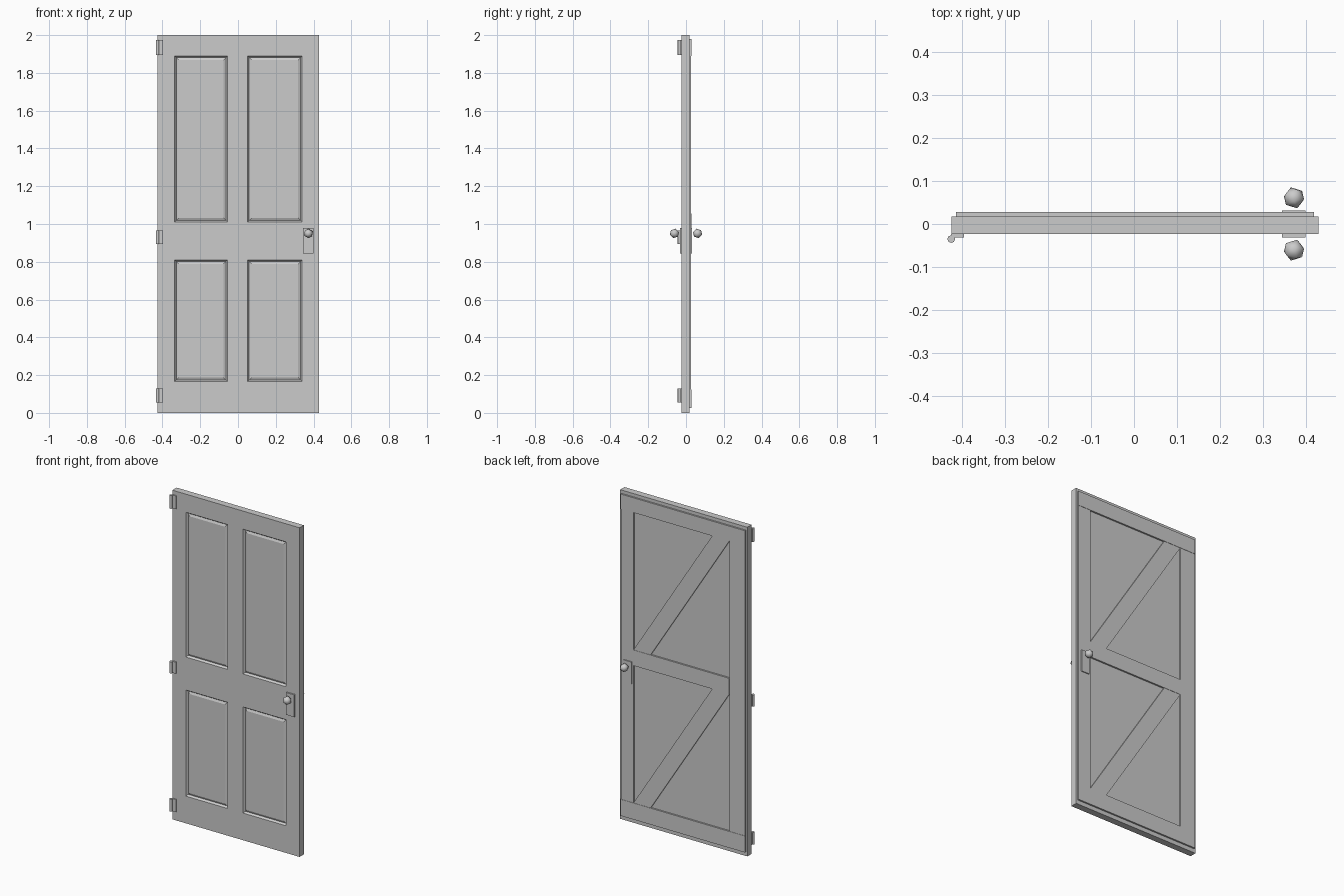
import bpy
import bmesh
import math
from mathutils import Euler

cube = bpy.data.objects.get("Cube")
if cube:
    bpy.data.objects.remove(cube, do_unlink=True)

# Single painted grey
grey = bpy.data.materials.new("plain grey")
grey.use_nodes = True
colour = (0.6, 0.6, 0.6, 1)
grey.diffuse_color = colour
grey.node_tree.nodes["Principled BSDF"].inputs["Base Color"].default_value = colour

FRONT, BACK = -0.023, 0.018


def finish(name, bm):
    bmesh.ops.recalc_face_normals(bm, faces=bm.faces[:])
    mesh = bpy.data.meshes.new(name)
    bm.to_mesh(mesh)
    bm.free()
    mesh.materials.append(grey)
    obj = bpy.data.objects.new(name, mesh)
    bpy.context.collection.objects.link(obj)
    return obj


def prism(name, outline, y0, y1):
    """Extrude an (x, z) outline from y0 to y1."""
    bm = bmesh.new()
    face = bm.faces.new([bm.verts.new((x, y0, z)) for x, z in outline])
    new = bmesh.ops.extrude_face_region(bm, geom=[face], use_keep_orig=True)["geom"]
    moved = [v for v in new if isinstance(v, bmesh.types.BMVert)]
    bmesh.ops.translate(bm, verts=moved, vec=(0, y1 - y0, 0))
    return finish(name, bm)


def board(name, x0, x1, z0, z1, y0, y1):
    return prism(name, [(x0, z0), (x1, z0), (x1, z1), (x0, z1)], y0, y1)


# Door slab with four moulded panels in the front face
xs = [-0.425, -0.335, -0.055, 0.05, 0.34, 0.43]
zs = [0, 0.165, 0.81, 1.01, 1.89, 2]
bm = bmesh.new()
grid = [[bm.verts.new((x, FRONT, z)) for x in xs] for z in zs]
panels = []
for j in range(5):
    for i in range(5):
        f = bm.faces.new((grid[j][i], grid[j][i + 1], grid[j + 1][i + 1], grid[j + 1][i]))
        if i % 2 and j % 2:
            panels.append(f)
new = bmesh.ops.extrude_face_region(bm, geom=bm.faces[:], use_keep_orig=True)["geom"]
bmesh.ops.translate(bm, verts=[v for v in new if isinstance(v, bmesh.types.BMVert)],
                    vec=(0, BACK - FRONT, 0))
bmesh.ops.recalc_face_normals(bm, faces=bm.faces[:])
for width, depth in ((0.012, -0.012), (0.018, 0.006)):
    bmesh.ops.inset_individual(bm, faces=panels, thickness=width, depth=depth)
finish("door_slab", bm)

# Back frame: rails and stiles
RAIL, STILE = 0.028, 0.026
board("top_rail", -0.415, 0.42, 1.89, 1.98, BACK, RAIL)
board("bottom_rail", -0.415, 0.42, 0.025, 0.125, BACK, RAIL)
board("middle_rail", -0.31, 0.335, 0.96, 1.055, BACK, RAIL)
board("left_stile", 0.335, 0.42, 0.125, 1.89, BACK, STILE)
board("right_stile", -0.415, -0.31, 0.125, 1.89, BACK, STILE)

# Diagonal braces
for name, low, high in (("lower_brace", 0.125, 0.96), ("upper_brace", 1.055, 1.89)):
    prism(name, [(0.335, low), (0.22, low), (-0.31, high), (-0.195, high)], BACK, STILE)

# Lock plates and faceted knobs on both sides
for side, sign, face in (("front", -1, FRONT), ("back", 1, BACK)):
    board(side + "_lock_plate", 0.345, 0.4, 0.845, 0.98, face, sign * 0.032)
    bm = bmesh.new()
    bmesh.ops.create_icosphere(bm, subdivisions=1, radius=0.026)
    for f in bm.faces:
        f.smooth = True
    knob = finish(side + "_knob", bm)
    knob.location = (0.373, sign * 0.061, 0.95)
    knob.rotation_euler = Euler((math.radians(sign * 15), 0, 0))

# Hinges: leaf and pin
for name, low, high in (("top", 1.895, 1.975), ("middle", 0.895, 0.965), ("bottom", 0.055, 0.13)):
    board(name + "_hinge_leaf", -0.427, -0.396, low, high, -0.031, FRONT)
    bm = bmesh.new()
    bmesh.ops.create_cone(bm, cap_ends=True, segments=8, radius1=0.009, radius2=0.009,
                          depth=high - low)
    for f in bm.faces:
        f.smooth = len(f.verts) == 4
    pin = finish(name + "_hinge_pin", bm)
    pin.location = (-0.426, -0.035, (low + high) / 2)
